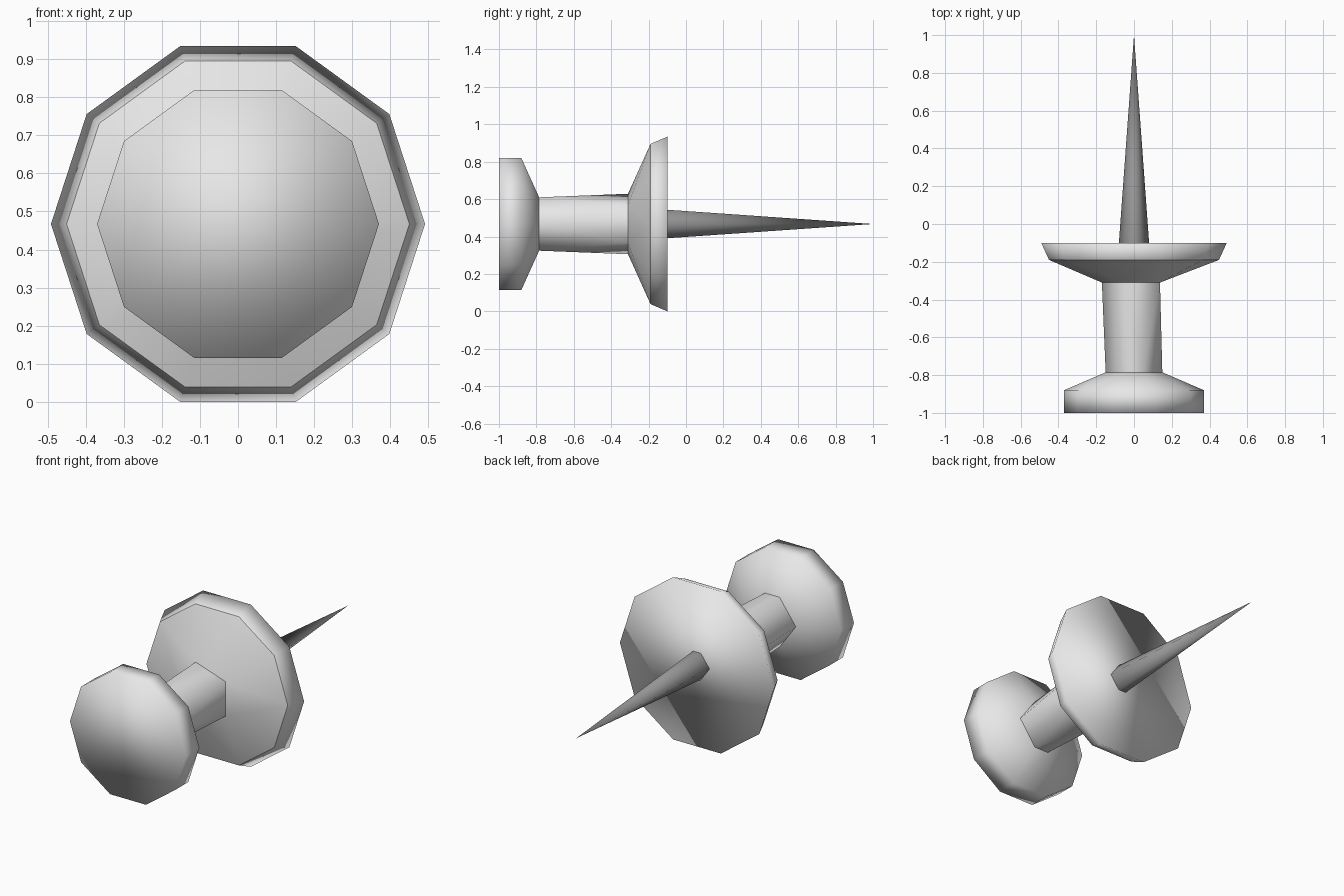
import bpy, bmesh, math

if "Cube" in bpy.data.objects:
    bpy.data.objects.remove(bpy.data.objects["Cube"])

ZC = 0.467
TEN = [36 * i for i in range(10)]
SIX = [0, 72, 108, 180, 252, 288]     # thinned decagon
FIVE = [36, 108, 180, 252, 324]


def material(name, value):
    m = bpy.data.materials.new(name)
    m.diffuse_color = (value, value, value, 1)
    m.use_nodes = True
    m.node_tree.nodes["Principled BSDF"].inputs["Base Color"].default_value = m.diffuse_color
    return m


def ring(y, r, angles):
    return [(r * math.cos(math.radians(a)), y, ZC + r * math.sin(math.radians(a)))
            for a in angles]


def hull_part(name, rings, mat, open_at=(), sharp_at=()):
    """Convex solid through rings; drops caps at given y, keeps creases at given y."""
    bm = bmesh.new()
    for r in rings:
        for p in r:
            bm.verts.new(p)
    bmesh.ops.convex_hull(bm, input=bm.verts[:])
    bmesh.ops.dissolve_limit(bm, angle_limit=0.01, verts=bm.verts[:], edges=bm.edges[:])
    bmesh.ops.recalc_face_normals(bm, faces=bm.faces[:])

    def on(elem, y):
        return all(abs(v.co.y - y) < 1e-4 for v in elem.verts)

    caps = [f for f in bm.faces if any(on(f, y) for y in open_at)]
    bmesh.ops.delete(bm, geom=caps, context='FACES')
    for f in bm.faces:
        f.smooth = True
    for e in bm.edges:
        if any(on(e, y) for y in sharp_at):
            e.smooth = False
    me = bpy.data.meshes.new(name)
    bm.to_mesh(me)
    bm.free()
    me.materials.append(mat)
    ob = bpy.data.objects.new(name, me)
    bpy.context.collection.objects.link(ob)


plastic = material("light grey plastic", 0.8)
metal = material("dark grey metal", 0.3)

# Grip head
hull_part("grip_head", [ring(-1, 0.37, TEN), ring(-0.88, 0.37, TEN),
                        ring(-0.785, 0.15, SIX)], plastic, open_at=(-0.785,))
# Shaft between head and flange
hull_part("shaft", [ring(-0.785, 0.15, SIX), ring(-0.31, 0.17, FIVE)],
          plastic, open_at=(-0.785, -0.31))
# Wide flange with flared rim
hull_part("flange", [ring(-0.31, 0.17, FIVE), ring(-0.19, 0.45, TEN),
                     ring(-0.10, 0.491, TEN)], plastic,
          open_at=(-0.31,), sharp_at=(-0.19,))
# Needle
hull_part("needle", [ring(-0.10, 0.08, SIX), [(0, 1, ZC)]], metal, open_at=(-0.10,))
